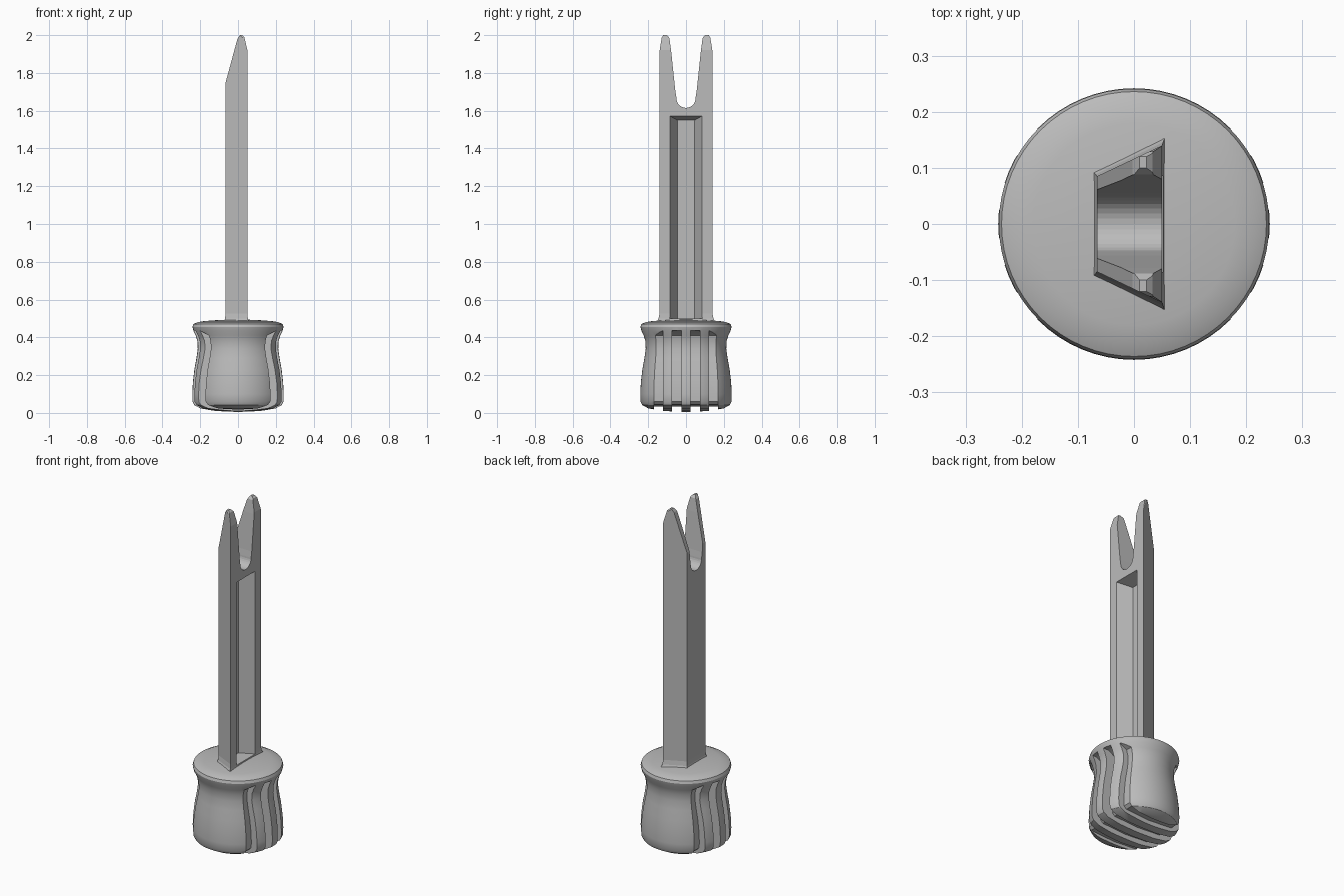
import bpy, bmesh, math
from mathutils import Vector

cube = bpy.data.objects.get("Cube")
if cube:
    bpy.data.objects.remove(cube)

grey = bpy.data.materials.new("plain grey")
grey.use_nodes = True
grey.diffuse_color = (0.5, 0.5, 0.5, 1)
grey.node_tree.nodes["Principled BSDF"].inputs["Base Color"].default_value = grey.diffuse_color


def finish(name, bm):
    bmesh.ops.recalc_face_normals(bm, faces=bm.faces)
    mesh = bpy.data.meshes.new(name)
    bm.to_mesh(mesh)
    bm.free()
    mesh.materials.append(grey)
    obj = bpy.data.objects.new(name, mesh)
    bpy.context.collection.objects.link(obj)
    return obj


def prism(name, points, place, start, end):
    """Extrude a 2D outline; place(a, b, t) maps it into space."""
    bm = bmesh.new()
    face = bm.faces.new([bm.verts.new(place(a, b, start)) for a, b in points])
    shift = Vector(place(0, 0, end)) - Vector(place(0, 0, start))
    new = bmesh.ops.extrude_face_region(bm, geom=[face])["geom"]
    bmesh.ops.translate(bm, vec=shift, verts=[v for v in new if isinstance(v, bmesh.types.BMVert)])
    return finish(name, bm)


def activate(obj):
    bpy.ops.object.select_all(action='DESELECT')
    obj.select_set(True)
    bpy.context.view_layer.objects.active = obj


def boolean(obj, cutter, operation):
    mod = obj.modifiers.new("cut", 'BOOLEAN')
    mod.operation, mod.solver, mod.object = operation, 'EXACT', cutter
    activate(obj)
    bpy.ops.object.modifier_apply(modifier=mod.name)
    bpy.data.objects.remove(cutter)


def mirrored(half):
    """Close a right-hand outline with its mirror image."""
    return half + [(-a, b) for a, b in reversed(half) if a != 0]


def side(a, b, t):
    return (t, a, b)


def front(a, b, t):
    return (a, t, b)


def plan(a, b, t):
    return (a, b, t)


# Waisted knob, turned around the upright axis
profile = [(0, 0.005), (0.12, 0.01), (0.2, 0.024), (0.232, 0.042), (0.241, 0.06),
           (0.242, 0.1), (0.239, 0.16), (0.231, 0.23), (0.22, 0.29), (0.213, 0.34),
           (0.215, 0.38), (0.224, 0.41), (0.236, 0.435), (0.241, 0.455), (0.236, 0.47),
           (0.215, 0.48), (0.18, 0.486), (0.1, 0.492), (0, 0.495)]
bm = bmesh.new()
verts = [bm.verts.new((r, 0, z)) for r, z in profile]
edges = [bm.edges.new(pair) for pair in zip(verts, verts[1:])]
bmesh.ops.spin(bm, geom=verts + edges, axis=(0, 0, 1), cent=(0, 0, 0),
               angle=math.tau, steps=64, use_merge=True)
bmesh.ops.remove_doubles(bm, verts=bm.verts, dist=0.0005)
knob = finish("knob", bm)

# Grip slots run down both sides and underneath
floor = [(r - 0.07, z) for r, z in profile if 0.05 < z < 0.42]
slot = mirrored([(0, -0.1), (0.4, -0.1), (0.4, 0.435), (0.2, 0.435)] + floor[::-1]
                + [(0.155, 0.045), (0, 0.035)])
for y in (-0.146, -0.049, 0.049, 0.146):
    boolean(knob, prism("slot", slot, front, y - 0.024, y + 0.024), 'DIFFERENCE')
activate(knob)
bpy.ops.object.shade_smooth_by_angle(angle=math.radians(30))

# Tapered blade with a flared foot
section = [(-0.066, -0.085), (0.05, -0.14), (0.05, 0.14), (-0.066, 0.085)]
bm = bmesh.new()
rings = [[bm.verts.new((x * s, y * s, z)) for x, y in section]
         for s, z in ((1.14, 0.475), (1.04, 0.5), (1, 0.525), (1, 2.05))]
for low, high in zip(rings, rings[1:]):
    for i in range(4):
        j = (i + 1) % 4
        bm.faces.new((low[i], low[j], high[j], high[i]))
bm.faces.new(rings[0])
bm.faces.new(rings[-1])
blade = finish("blade", bm)

# Slanted tip
tip = [(-0.2, 0.4), (0.2, 0.4), (0.2, 1.9), (0.05, 1.92), (0.033, 1.99), (0.022, 2),
       (0.01, 2), (-0.003, 1.98), (-0.067, 1.745), (-0.2, 1.745)]
boolean(blade, prism("tip_shape", tip, front, -0.3, 0.3), 'INTERSECT')

# Two prongs with a round-bottomed notch
arc = [(0.05 * math.cos(a), 1.665 - 0.05 * math.sin(a))
       for a in (i * math.pi / 16 for i in range(9))]
fork = [(0.2, 0.4), (0.2, 1.9), (0.14, 1.915), (0.129, 1.985), (0.12, 2), (0.1, 2),
        (0.088, 1.985), (0.078, 1.91), (0.056, 1.7)] + arc[:-1] + [(0, 1.615)]
boolean(blade, prism("fork_shape", mirrored(fork), side, -0.3, 0.3), 'INTERSECT')

# Long channel with sloping walls and a sloping upper end
channel = [(-0.03, -0.046), (0.08, -0.1), (0.08, 0.1), (-0.03, 0.046)]
cutter = prism("channel", channel, plan, 0.5, 1.55)
for v in cutter.data.vertices:
    if v.co.z > 1 and v.co.x > 0:
        v.co.z = 1.58
boolean(blade, cutter, 'DIFFERENCE')
